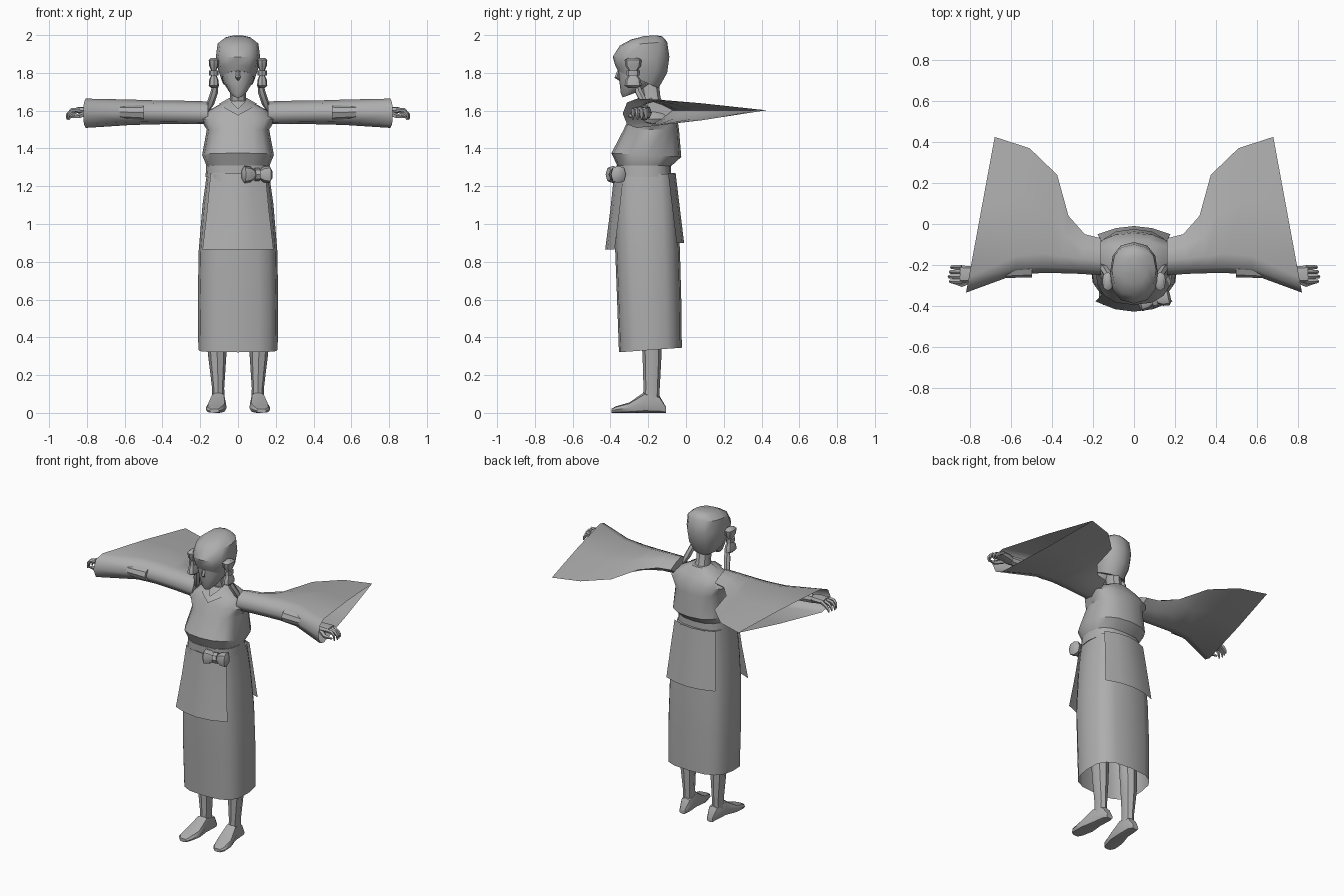
import bpy, bmesh, math
from mathutils import Vector as V

if "Cube" in bpy.data.objects:
    bpy.data.objects.remove(bpy.data.objects["Cube"])

mat = bpy.data.materials.new("plain_grey")
mat.diffuse_color = (0.42, 0.42, 0.42, 1)
mat.use_nodes = True
mat.node_tree.nodes["Principled BSDF"].inputs["Base Color"].default_value = mat.diffuse_color


def finish(name, bm, mirror=False, angle=40):
    bmesh.ops.recalc_face_normals(bm, faces=bm.faces)
    me = bpy.data.meshes.new(name)
    bm.to_mesh(me)
    bm.free()
    me.materials.append(mat)
    ob = bpy.data.objects.new(name, me)
    bpy.context.collection.objects.link(ob)
    bpy.ops.object.select_all(action='DESELECT')
    ob.select_set(True)
    bpy.context.view_layer.objects.active = ob
    bpy.ops.object.shade_smooth_by_angle(angle=math.radians(angle))
    if mirror:
        ob.modifiers.new("mirror", 'MIRROR').use_axis[0] = True
    return ob


def skin(bm, rings, closed=True, cap0=True, cap1=True):
    """Join a list of equal-length point rows with quads."""
    vs = [[bm.verts.new(p) for p in r] for r in rings]
    n = len(vs[0])
    for a, b in zip(vs, vs[1:]):
        for i in range(n if closed else n - 1):
            j = (i + 1) % n
            bm.faces.new((a[i], a[j], b[j], b[i]))
    if closed and cap0:
        bm.faces.new(vs[0][::-1])
    if closed and cap1:
        bm.faces.new(vs[-1])


def ring(c, u, v, n=12, e=1.0):
    """Superellipse ring around c; e < 1 makes it boxier."""
    c, u, v = V(c), V(u), V(v)
    f = lambda t: math.copysign(abs(t) ** e, t) if abs(t) > 1e-6 else 0
    return [c + u * f(math.cos(2 * math.pi * i / n)) + v * f(math.sin(2 * math.pi * i / n))
            for i in range(n)]


def stack(name, rows, n=12, e=1.0, cap0=True, cap1=True):
    """Rows: z, half width, front y, back y, tilt (rise toward the back)."""
    bm = bmesh.new()
    skin(bm, [ring((0, (a + b) / 2, z), (w, 0, 0), (0, (b - a) / 2, t), n, e)
              for z, w, a, b, t in rows], True, cap0, cap1)
    return finish(name, bm)


def tube(bm, pts, radii, n=6):
    rings = []
    for i, p in enumerate(pts):
        d = (V(pts[min(i + 1, len(pts) - 1)]) - V(pts[max(i - 1, 0)])).normalized()
        u = d.cross(V((0, 1, 0) if abs(d.y) < 0.8 else (0, 0, 1))).normalized()
        rings.append(ring(p, u * radii[i], d.cross(u) * radii[i], n))
    skin(bm, rings)


def bow(name, c, axis, side, half, w, d, mirror=False):
    """Knot with two puffed lobes along an axis."""
    c, axis, side = V(c), V(axis).normalized(), V(side).normalized()
    depth = axis.cross(side)
    prof = [(-1, .55), (-.85, 1), (-.45, .9), (-.12, .45), (.12, .45), (.45, .9), (.85, 1), (1, .55)]
    bm = bmesh.new()
    skin(bm, [ring(c + axis * half * t, side * w * k, depth * d * k, 8, .8) for t, k in prof])
    skin(bm, [ring(c + axis * half * t, side * w * .75, depth * d * .9, 8) for t in (-.16, .16)])
    return finish(name, bm, mirror)


# skirt, belt and bodice
stack("skirt", [(.333, .21, -.355, -.022, .012), (.6, .213, -.365, -.025, 0), (.86, .208, -.375, -.032, 0),
                (1.1, .188, -.377, -.045, 0), (1.265, .165, -.372, -.06, 0)], 16, .68, cap0=False)
stack("belt", [(1.25, .172, -.367, -.078, 0), (1.31, .168, -.367, -.08, 0)], 16, .75)
stack("bodice", [(1.305, .165, -.362, -.08, 0), (1.365, .19, -.395, -.025, -.01), (1.5, .165, -.33, -.037, 0),
                 (1.555, .2, -.305, -.045, 0), (1.605, .15, -.275, -.075, 0), (1.65, .065, -.235, -.11, 0)],
      16, .8)
bow("belt_bow", (.10, -.372, 1.262), (1, .22, 0), (0, 0, 1), .08, .046, .04)


# hanging apron panels, front and back
def panel(name, rows, curve):
    bm = bmesh.new()
    skin(bm, [[(w * t, y + curve * t * t, z) for t in (-1, -.5, 0, .5, 1)] for z, w, y in rows], False)
    finish(name, bm)


panel("front_apron", [(1.27, .145, -.38), (1.08, .163, -.4), (.865, .188, -.428)], .05)
panel("back_apron", [(1.27, .15, -.055), (1.08, .165, -.032), (.9, .178, -.01)], -.04)

# crossed collar
bm = bmesh.new()
skin(bm, [[(.045, -.18, 1.668), (.035, -.25, 1.645), (0, -.29, 1.61)],
          [(.1, -.18, 1.637), (.07, -.275, 1.613), (0, -.315, 1.575)]], False)
finish("collar", bm, True)

# neck, face, nose
stack("neck", [(1.6, .06, -.22, -.1, 0), (1.67, .043, -.23, -.135, 0), (1.8, .045, -.26, -.15, 0)], 8)
stack("face", [(1.682, .025, -.335, -.27, .012), (1.705, .05, -.345, -.22, .015), (1.75, .078, -.352, -.17, 0),
               (1.8, .092, -.358, -.15, 0), (1.88, .1, -.365, -.12, 0)], 12, .9)
bm = bmesh.new()
tube(bm, [(0, -.35, 1.83), (0, -.366, 1.775), (0, -.345, 1.76)], [.006, .013, .006], 4)
finish("nose", bm)

# hair cap with fringe, lower at the nape
stack("hair", [(1.765, .088, -.36, -.145, -.045), (1.82, .106, -.375, -.1, -.02), (1.885, .117, -.388, -.088, 0),
               (1.955, .108, -.35, -.1, .01), (1.985, .07, -.29, -.125, .008), (1.997, .025, -.22, -.16, .002)],
      12, .85)

# hair ties and falling locks
bow("hair_tie", (.128, -.28, 1.8), (0, 0, 1), (0, 1, 0), .08, .045, .027, True)
bm = bmesh.new()
tube(bm, [(.115, -.265, 1.76), (.125, -.25, 1.7), (.145, -.22, 1.64), (.165, -.2, 1.59)],
     [.012, .02, .02, .006])
finish("hair_lock", bm, True)

# wide sleeves: teardrop sections, deepening toward the open cuff
sections = [(.16, -.25, .16, -.07, 1.64, 1.52, .4), (.27, -.243, .24, -.05, 1.645, 1.522, .4),
            (.37, -.24, .32, .04, 1.648, 1.524, .3), (.46, -.24, .375, .24, 1.652, 1.525, .2),
            (.58, -.247, .51, .37, 1.657, 1.522, .15), (.82, -.335, .68, .425, 1.662, 1.507, .1)]
rings = []
for xf, yf, xb, yb, zt, zb, m in sections:
    mid = (zt + zb) / 2
    prof = [(0, 0), (.3 * m, .75), (m, 1), ((m + 1) / 2, .58), (1, 0),
            ((m + 1) / 2, -.58), (m, -1), (.3 * m, -.75)]
    rings.append([(xf + (xb - xf) * s, yf + (yb - yf) * s,
                   mid + (1.602 - mid) * s + k * (zt - zb) / 2) for s, k in prof])
bm = bmesh.new()
skin(bm, rings, cap1=False)
finish("sleeve", bm, True, 60)

# forearms and hands with curled fingers
bm = bmesh.new()
tube(bm, [(.5, -.22, 1.59), (.76, -.24, 1.595)], [.04, .028], 8)
skin(bm, [ring((x, -.245, z), (0, w, 0), (0, 0, h), 8, .8)
          for x, z, w, h in ((.75, 1.595, .028, .024), (.79, 1.6, .04, .022), (.85, 1.603, .042, .016))])
for i in range(4):
    y, r = -.28 + i * .023, .905 - abs(i - 1) * .006
    tube(bm, [(.84, y, 1.605), (r - .02, y, 1.603 - i * .006), (r - .003, y, 1.585 - i * .006),
              (r, y, 1.552)], [.012, .011, .009, .004], 5)
tube(bm, [(.79, -.27, 1.59), (.84, -.295, 1.572), (.885, -.285, 1.565)], [.016, .013, .006], 5)
finish("hand", bm, True)

# legs and feet
bm = bmesh.new()
skin(bm, [ring((x, y, z), (w, 0, 0), (0, d, 0), 8) for x, y, z, w, d in
          ((.105, -.185, .06, .034, .045), (.105, -.182, .13, .032, .043),
           (.11, -.18, .3, .048, .05), (.11, -.19, .6, .06, .06))])
finish("leg", bm, True)
bm = bmesh.new()
skin(bm, [ring((x, y, h / 2), (w, 0, 0), (0, 0, h / 2), 8, .7) for x, y, w, h in
          ((.1, -.105, .022, .03), (.1, -.14, .036, .09), (.105, -.22, .04, .11),
           (.115, -.3, .055, .055), (.125, -.37, .045, .035), (.125, -.395, .025, .022))])
finish("foot", bm, True)
